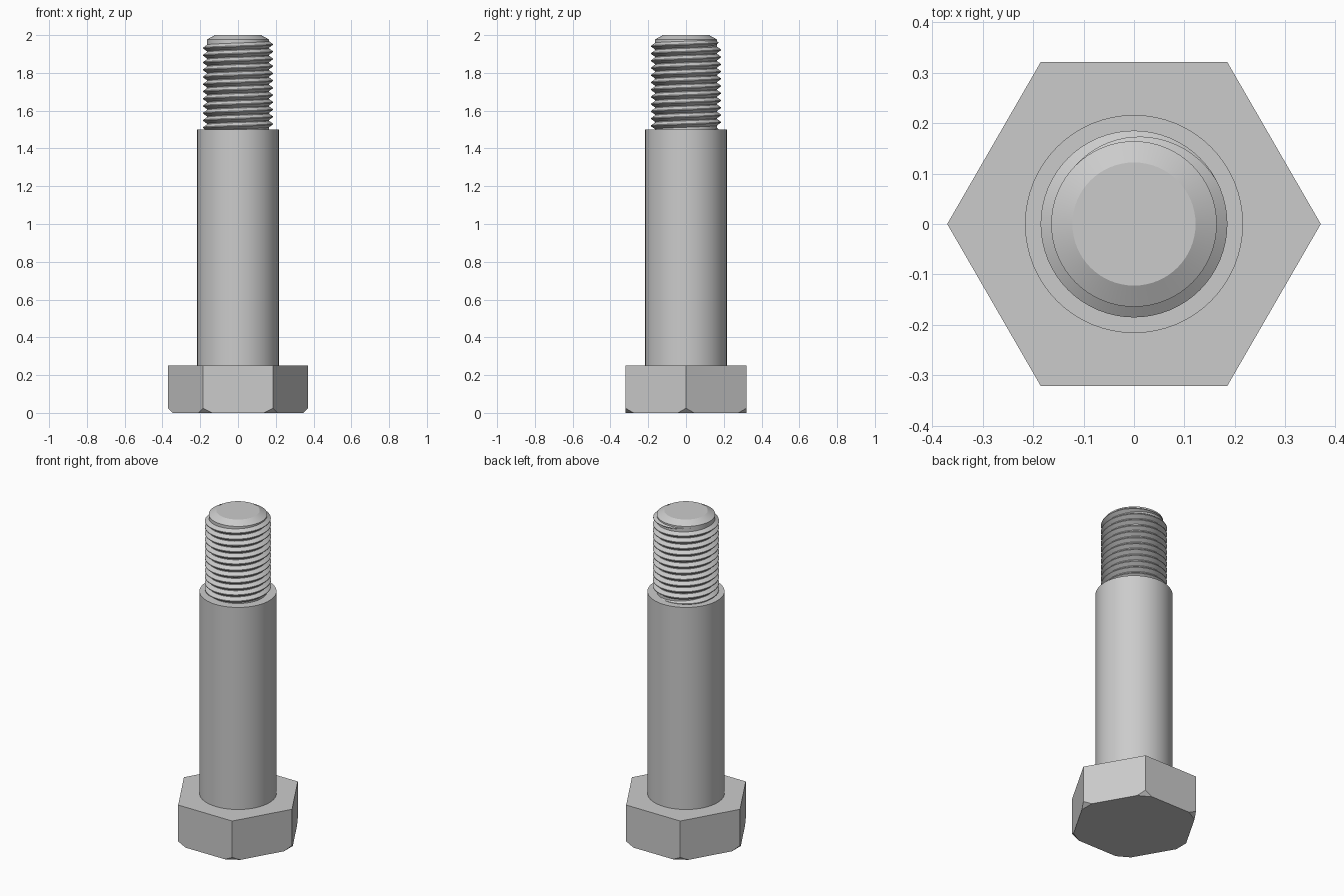
import bpy, bmesh
from math import cos, sin, tau, radians
from mathutils import Vector

cube = bpy.data.objects.get("Cube")
if cube:
    bpy.data.objects.remove(cube, do_unlink=True)

steel = bpy.data.materials.new("plain_steel")
steel.use_nodes = True
steel.diffuse_color = (0.6, 0.6, 0.6, 1)
steel.node_tree.nodes["Principled BSDF"].inputs["Base Color"].default_value = (0.6, 0.6, 0.6, 1)


def finish(name, bm, smooth_angle=None):
    """Turn a bmesh into a steel object, optionally smooth shaded."""
    bmesh.ops.recalc_face_normals(bm, faces=bm.faces[:])
    mesh = bpy.data.meshes.new(name)
    bm.to_mesh(mesh)
    bm.free()
    mesh.materials.append(steel)
    obj = bpy.data.objects.new(name, mesh)
    bpy.context.collection.objects.link(obj)
    if smooth_angle:
        bpy.ops.object.select_all(action='DESELECT')
        obj.select_set(True)
        bpy.context.view_layer.objects.active = obj
        bpy.ops.object.shade_smooth_by_angle(angle=radians(smooth_angle))
    return obj


def skin(bm, rings, closed):
    """Join neighbouring rings of vertices with quads and cap both ends."""
    n = len(rings[0])
    for a, b in zip(rings, rings[1:]):
        for i in range(n if closed else n - 1):
            j = (i + 1) % n
            bm.faces.new((a[i], a[j], b[j], b[i]))
    bm.faces.new(rings[0])
    bm.faces.new(rings[-1])


def turned(name, profile, sides=64):
    """Solid of revolution from (radius, height) pairs."""
    bm = bmesh.new()
    rings = [[bm.verts.new((r * cos(tau * i / sides), r * sin(tau * i / sides), z))
              for i in range(sides)] for r, z in profile]
    skin(bm, rings, True)
    return finish(name, bm, 20)


# Hexagonal head with the six lower corners planed off at 45 degrees
HEAD_R, HEAD_H, CUT = 0.37, 0.25, 0.025
bm = bmesh.new()
hexagon = [(HEAD_R * cos(tau * i / 6), HEAD_R * sin(tau * i / 6)) for i in range(6)]
skin(bm, [[bm.verts.new((x, y, z)) for x, y in hexagon] for z in (0, HEAD_H)], True)
for x, y in hexagon:
    outward = Vector((x, y, 0)).normalized()
    bmesh.ops.bisect_plane(bm, geom=bm.verts[:] + bm.edges[:] + bm.faces[:],
                           plane_co=outward * (HEAD_R - CUT),
                           plane_no=outward - Vector((0, 0, 1)), clear_outer=True)
    bmesh.ops.holes_fill(bm, edges=[e for e in bm.edges if e.is_boundary])
finish("hex_head", bm)

# Plain shank and the core of the threaded end
turned("shank", [(0.216, HEAD_H - 0.01), (0.216, 1.5)])
CORE_R = 0.164
turned("thread_core", [(CORE_R, 1.49), (CORE_R, 1.977), (0.122, 2.0)])

# Right-handed helical ridge that fades into the core at both ends
TURNS, PITCH, STEPS = 12.25, 0.0383, 64
TOP_Z, TOP_ANGLE, FADE = 1.965, radians(135), 0.3
DEPTH = 0.021
bm = bmesh.new()
rings = []
count = int(TURNS * STEPS)
for k in range(count + 1):
    t = TURNS * k / count
    left = TURNS - t
    f = max(0.02, min(1, t / FADE, left / FADE))
    angle = TOP_ANGLE - left * tau
    z = TOP_Z - left * PITCH
    root, crest = 0.47 * PITCH * f, 0.06 * PITCH * f
    section = [(CORE_R - 0.001, -root), (CORE_R + DEPTH * f, -crest),
               (CORE_R + DEPTH * f, crest), (CORE_R - 0.001, root)]
    rings.append([bm.verts.new((r * cos(angle), r * sin(angle), z + dz))
                  for r, dz in section])
skin(bm, rings, True)
finish("thread_ridge", bm, 30)
